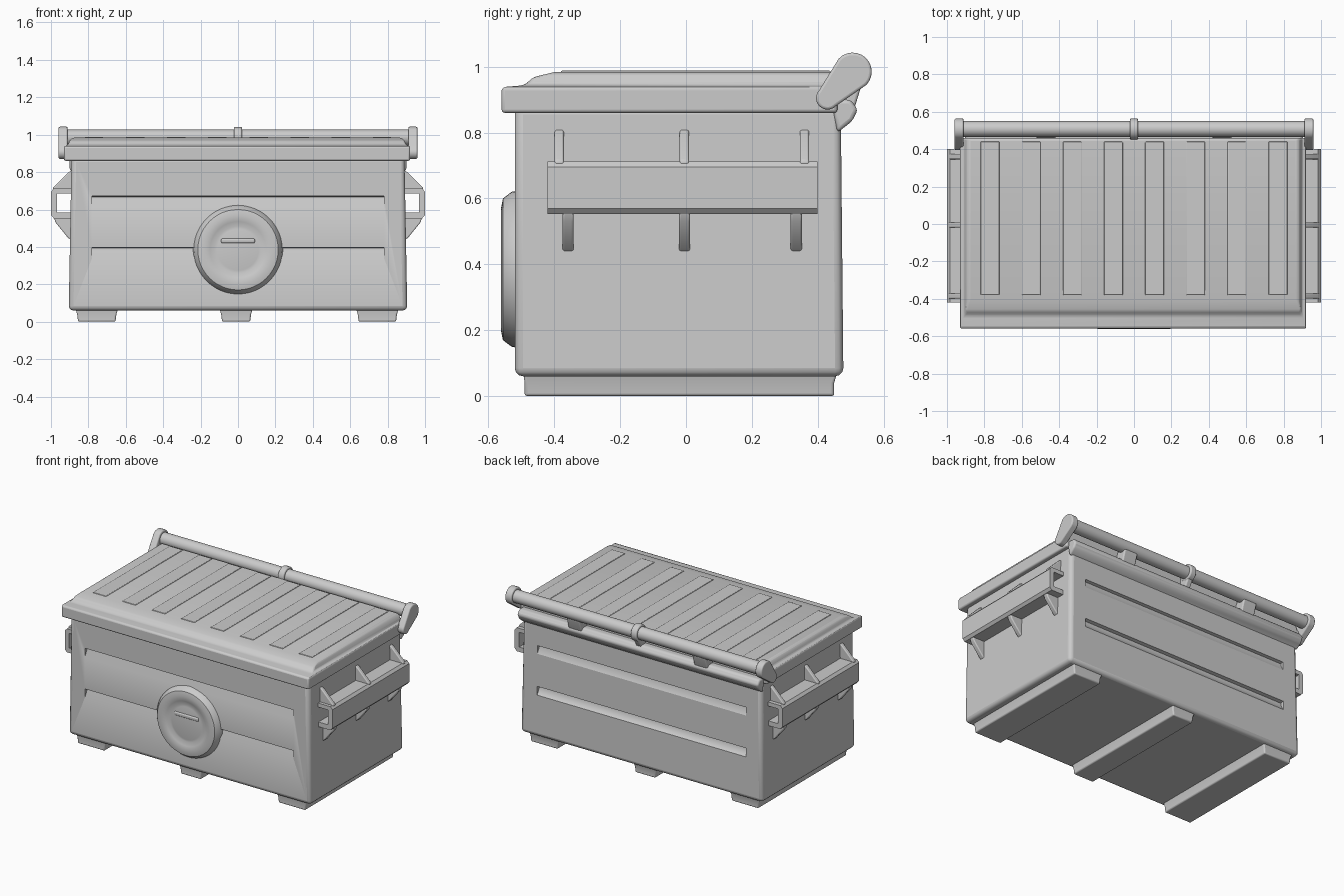
import bpy, bmesh, math
from mathutils import Vector

if "Cube" in bpy.data.objects:
    bpy.data.objects.remove(bpy.data.objects["Cube"])


def finish(name, bm, bevel=0.0, segs=3):
    bmesh.ops.recalc_face_normals(bm, faces=bm.faces)
    me = bpy.data.meshes.new(name)
    bm.to_mesh(me)
    bm.free()
    ob = bpy.data.objects.new(name, me)
    bpy.context.collection.objects.link(ob)
    if bevel:
        m = ob.modifiers.new("bevel", 'BEVEL')
        m.width, m.segments, m.limit_method = bevel, segs, 'ANGLE'
        m.angle_limit = math.radians(25)
    activate(ob)
    bpy.ops.object.shade_smooth_by_angle(angle=math.radians(40))
    return ob


def activate(ob):
    bpy.ops.object.select_all(action='DESELECT')
    ob.select_set(True)
    bpy.context.view_layer.objects.active = ob


def loft(name, loops, bevel=0.0):
    """Skin a stack of equal-length point loops and cap both ends."""
    bm = bmesh.new()
    rings = [[bm.verts.new(p) for p in lp] for lp in loops]
    n = len(rings[0])
    for a, b in zip(rings, rings[1:]):
        for i in range(n):
            bm.faces.new((a[i], a[(i + 1) % n], b[(i + 1) % n], b[i]))
    bm.faces.new(rings[0])
    bm.faces.new(rings[-1])
    return finish(name, bm, bevel)


def rect(x0, x1, y0, y1, z):
    return [(x0, y0, z), (x1, y0, z), (x1, y1, z), (x0, y1, z)]


def box(name, x0, x1, y0, y1, z0, z1, bevel=0.0):
    return loft(name, [rect(x0, x1, y0, y1, z) for z in (z0, z1)], bevel)


def prism_y(name, xz, y0, y1, bevel=0.0):
    return loft(name, [[(x, y, z) for x, z in xz] for y in (y0, y1)], bevel)


def prism_x(name, yz, x0, x1, bevel=0.0):
    return loft(name, [[(x, y, z) for y, z in yz] for x in (x0, x1)], bevel)


def cut(ob, cutter):
    m = ob.modifiers.new("cut", 'BOOLEAN')
    m.operation, m.solver, m.object = 'DIFFERENCE', 'EXACT', cutter
    activate(ob)
    for mod in [m.name for m in ob.modifiers]:
        bpy.ops.object.modifier_apply(modifier=mod)
    bpy.data.objects.remove(cutter)


# Body with pressed grooves in the front and back walls
body = loft("body", [rect(-.905, .905, -.52, .478, .06),
                     rect(-.89, .89, -.52, .47, .88)], .025)
for z in (.385, .66):
    for y, s in ((-.52, 1), (.474, -1)):
        groove = [(y - s * .03, z + .02), (y + s * .022, z + .008),
                  (y + s * .022, z - .005), (y, z - .045), (y - s * .03, z - .06)]
        cut(body, prism_x("groove_cutter", groove, -.78, .78))
activate(body)
bpy.ops.object.shade_smooth_by_angle(angle=math.radians(35))

# Lid: rim band, then a raised panel with shallow ribs
loft("lid", [rect(-.93, .92, -.56, .46, .86), rect(-.93, .92, -.56, .46, .938),
             rect(-.91, .90, -.49, .46, .944), rect(-.90, .89, -.465, .46, .968),
             rect(-.885, .875, -.40, .455, .984)], .012)
for i in range(8):
    x = -.77 + i * .22
    box("lid_rib", x - .05, x + .05, -.38, .44, .975, .988, .004)

# Round plate on the front with a dished centre
bm = bmesh.new()
profile = [(.24, -.505), (.235, -.53), (.215, -.556), (.185, -.562),
           (.15, -.556), (.125, -.545), (.11, -.548)]
N = 48
rings = [[bm.verts.new((r * math.cos(2 * math.pi * i / N), y,
                        .385 + r * math.sin(2 * math.pi * i / N)))
          for i in range(N)] for r, y in profile]
for a, b in zip(rings, rings[1:]):
    for i in range(N):
        bm.faces.new((a[i], a[(i + 1) % N], b[(i + 1) % N], b[i]))
bm.faces.new(rings[0])
bm.faces.new(rings[-1])
finish("front_round_plate", bm)
box("plate_ridge", -.09, .09, -.556, -.53, .42, .445, .008)

# Fork pockets on both sides, braced by gussets
pocket = [(.88, .712), (.985, .712), (1.0, .695), (1.0, .57), (.985, .553), (.88, .553),
          (.88, .585), (.967, .585), (.967, .685), (.88, .685)]
upper = [(.87, .82), (.905, .80), (.99, .715), (.99, .70), (.87, .70)]
lower = [(.87, .56), (.985, .56), (.975, .53), (.91, .45), (.87, .42)]
for s, side in ((1, "right"), (-1, "left")):
    def flip(pts):
        return [(s * x, z) for x, z in pts]
    prism_y(side + "_fork_pocket", flip(pocket), -.42, .40)
    for y in (-.385, -.005, .36):
        prism_y(side + "_upper_gusset", flip(upper), y - .014, y + .014, .006)
        yl = y * .93
        prism_y(side + "_lower_gusset", flip(lower), yl - .017, yl + .017, .006)

# Skids underneath
for x, w in ((-.755, .105), (-.01, .08), (.745, .105)):
    loft("skid", [rect(x - w + .005, x + w - .005, -.49, .45, 0),
                  rect(x - w, x + w, -.49, .45, .04),
                  rect(x - w - .01, x + w + .01, -.495, .46, .075)], .008)


# Hinge tube along the back, with collars
def tube(name, x0, x1, r, y=.508, z=.985):
    pts = [(y + r * math.cos(2 * math.pi * i / 24), z + r * math.sin(2 * math.pi * i / 24))
           for i in range(24)]
    return prism_x(name, pts, x0, x1, .008)


tube("hinge_tube", -.94, .94, .042)
tube("centre_collar", -.022, .022, .056)


# Rounded arms carrying the tube ends
def arm(name, x, half, p, q, rp, rq):
    p, q = Vector(p), Vector(q)
    a0 = math.atan2(q.y - p.y, q.x - p.x)
    pts = []
    for c, r, start in ((q, rq, a0 - math.pi / 2), (p, rp, a0 + math.pi / 2)):
        for i in range(13):
            a = start + math.pi * i / 12
            pts.append((c.x + r * math.cos(a), c.y + r * math.sin(a)))
    return prism_x(name, pts, x - half, x + half, .008)


for s in (-1, 1):
    arm("end_arm", s * .935, .024, (.43, .905), (.506, .985), .035, .058)
    arm("hinge_bracket", s * .47, .05, (.47, .875), (.50, .955), .04, .035)
arm("centre_bracket", 0, .02, (.47, .90), (.505, .97), .035, .04)

# Back rail under the hinge
prism_x("back_rail", [(.44, .90), (.50, .90), (.522, .87), (.505, .835), (.46, .80)],
        -.90, .90, .012)
